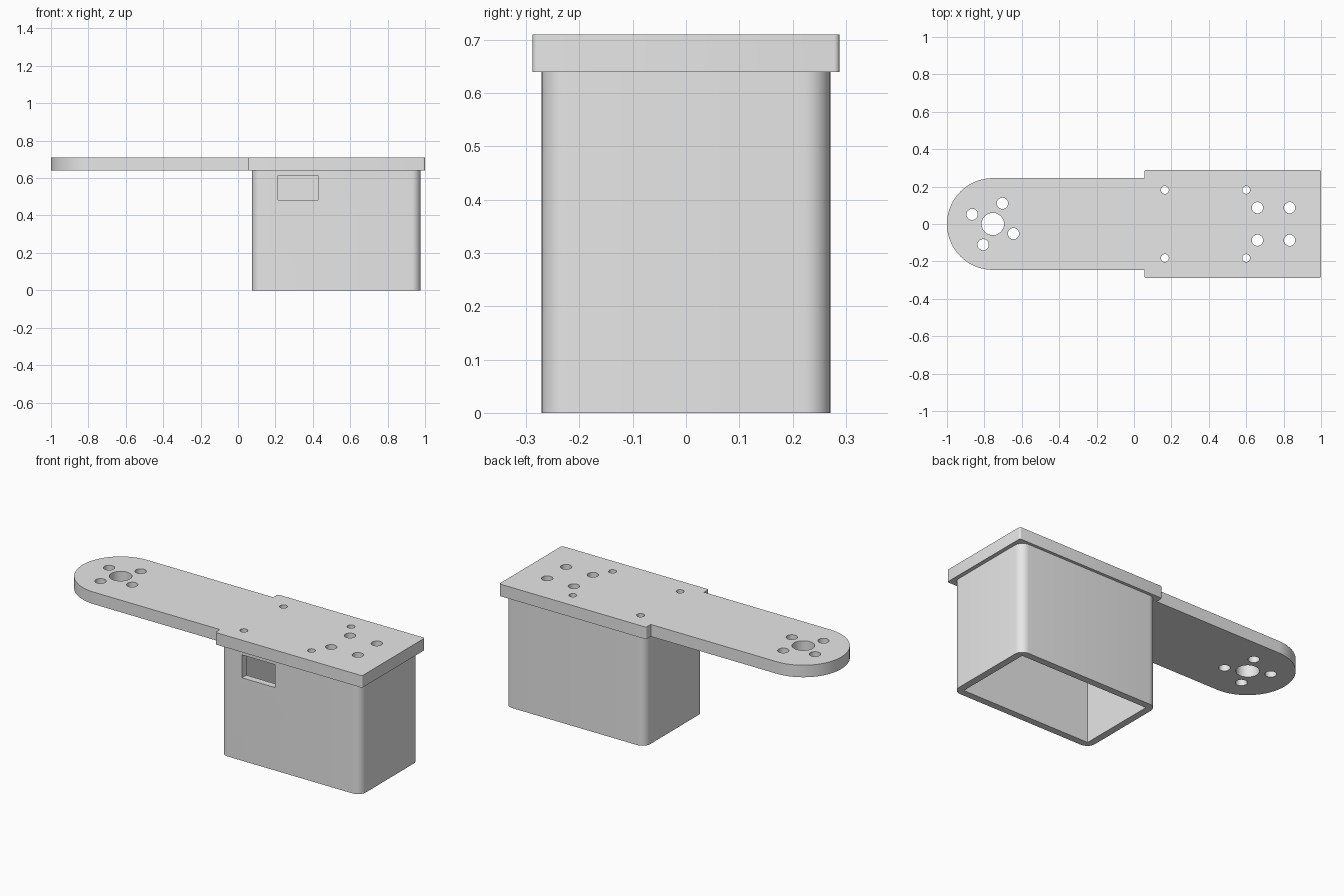
import bpy
import bmesh
from math import cos, sin, radians

default = bpy.data.objects.get("Cube")
if default:
    bpy.data.objects.remove(default, do_unlink=True)

grey = bpy.data.materials.new("plain grey")
grey.use_nodes = True
grey.diffuse_color = (0.8, 0.8, 0.8, 1)
grey.node_tree.nodes["Principled BSDF"].inputs["Base Color"].default_value = (0.8, 0.8, 0.8, 1)

PLATE_Z, TOP_Z = 0.64, 0.71


def arc(cx, cy, r, start, end, steps):
    angles = [radians(start + (end - start) * i / steps) for i in range(steps + 1)]
    return [(cx + r * cos(a), cy + r * sin(a)) for a in angles]


def rounded_rect(x0, x1, half_y, r, steps=8):
    corners = [(x1 - r, half_y - r), (x0 + r, half_y - r),
               (x0 + r, r - half_y), (x1 - r, r - half_y)]
    return [p for i, (cx, cy) in enumerate(corners)
            for p in arc(cx, cy, r, 90 * i, 90 * i + 90, steps)]


def prism(name, outlines, z0, z1):
    """Extrude one or more separate closed outlines upwards."""
    bm = bmesh.new()
    for outline in outlines:
        face = bm.faces.new([bm.verts.new((x, y, z0)) for x, y in outline])
        grown = bmesh.ops.extrude_face_region(bm, geom=[face], use_keep_orig=True)
        verts = [v for v in grown["geom"] if isinstance(v, bmesh.types.BMVert)]
        bmesh.ops.translate(bm, verts=verts, vec=(0, 0, z1 - z0))
    bmesh.ops.recalc_face_normals(bm, faces=bm.faces)
    mesh = bpy.data.meshes.new(name)
    bm.to_mesh(mesh)
    bm.free()
    mesh.materials.append(grey)
    obj = bpy.data.objects.new(name, mesh)
    bpy.context.collection.objects.link(obj)
    return obj


def activate(obj):
    bpy.ops.object.select_all(action="DESELECT")
    obj.select_set(True)
    bpy.context.view_layer.objects.active = obj


def cut(obj, cutter):
    activate(obj)
    mod = obj.modifiers.new("cut", "BOOLEAN")
    mod.operation, mod.solver, mod.object = "DIFFERENCE", "EXACT", cutter
    bpy.ops.object.modifier_apply(modifier=mod.name)
    bpy.data.objects.remove(cutter, do_unlink=True)


def circle(x, y, r, steps=32):
    return arc(x, y, r, 0, 360, steps)[:-1]


def rect(x0, x1, y0, y1):
    return [(x0, y0), (x1, y0), (x1, y1), (x0, y1)]


# Top plate: round-ended arm widening into the box lid
ARM_R, PIVOT_X = 0.245, -0.755
LID_X, LID_Y, R = 0.055, 0.288, 0.01
outline = arc(PIVOT_X, 0, ARM_R, 90, 270, 48)
outline += [(LID_X, -ARM_R)]
outline += arc(LID_X + R, R - LID_Y, R, 180, 270, 4)
outline += arc(1 - R, R - LID_Y, R, 270, 360, 4)
outline += arc(1 - R, LID_Y - R, R, 0, 90, 4)
outline += arc(LID_X + R, LID_Y - R, R, 90, 180, 4)
outline += [(LID_X, ARM_R)]
plate = prism("top_plate", [outline], PLATE_Z, TOP_Z)

# Pivot hole with four screws round it, lid screw holes and small pin holes
holes = [circle(PIVOT_X, 0, 0.06)]
holes += [circle(x, y, 0.03) for x, y in arc(PIVOT_X, 0, 0.122, 65, 335, 3)]
for side in (-1, 1):
    holes += [circle(x, side * 0.087, 0.03) for x in (0.66, 0.832)]
    holes += [circle(x, side * 0.182, 0.021) for x in (0.165, 0.6)]
cut(plate, prism("hole_cutter", holes, PLATE_Z - 0.1, TOP_Z + 0.1))

# Hollow box, open below, with a window in the front wall
X0, X1, HALF_Y, WALL = 0.075, 0.977, 0.271, 0.04
box = prism("box_walls", [rounded_rect(X0, X1, HALF_Y, 0.05)], 0, PLATE_Z)
inner = HALF_Y - WALL
cut(box, prism("cavity_cutter", [rect(X0 + WALL, X1 - WALL, -inner, inner)], -0.1, TOP_Z))
cut(box, prism("window_cutter", [rect(0.215, 0.428, -0.4, -0.15)], 0.482, 0.615))

for obj in (plate, box):
    activate(obj)
    bpy.ops.object.shade_smooth_by_angle(angle=radians(30))
